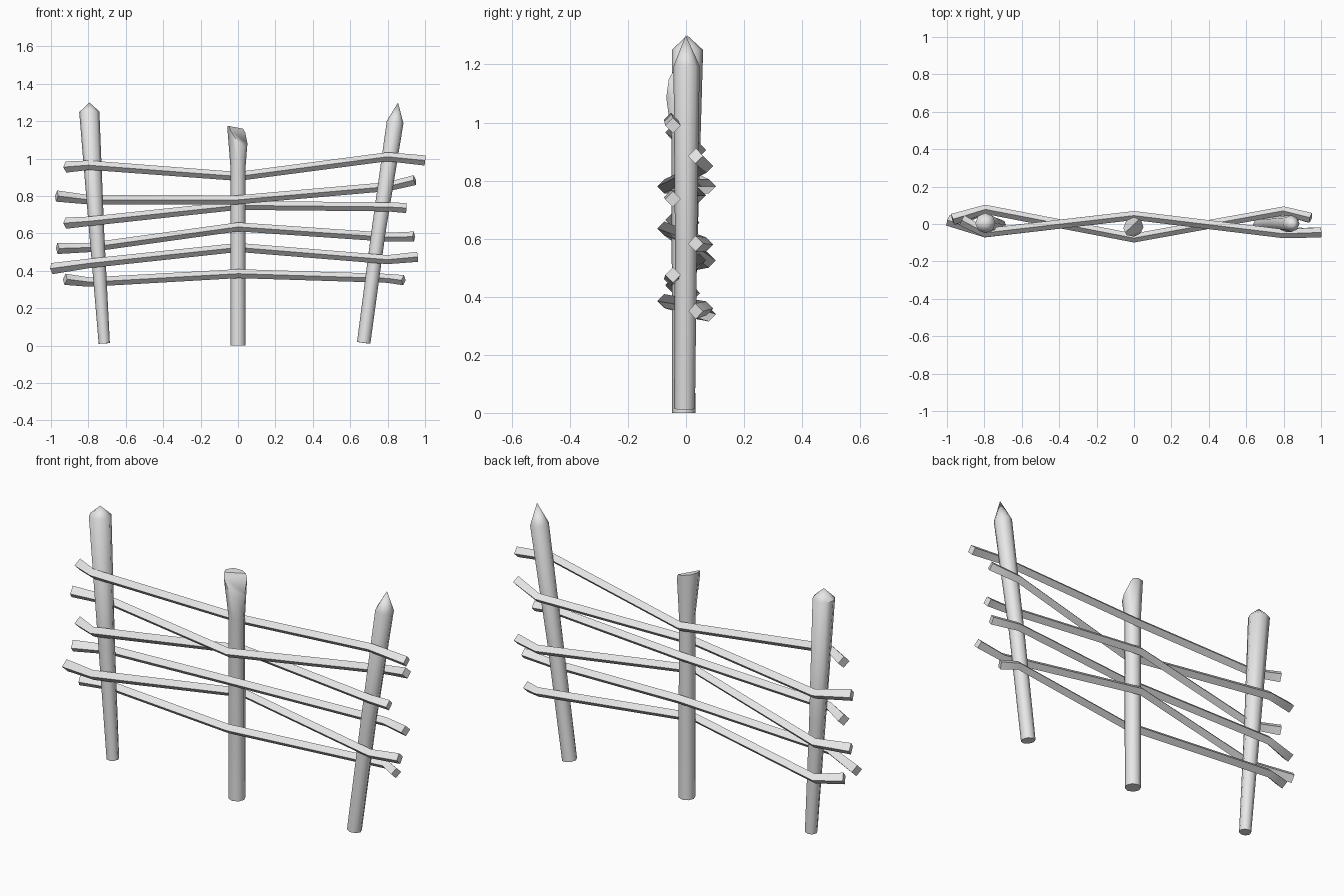
import bpy
import bmesh
import math
from mathutils import Vector

cube = bpy.data.objects.get("Cube")
if cube:
    bpy.data.objects.remove(cube, do_unlink=True)

wood = bpy.data.materials.new("pale_grey_wood")
wood.use_nodes = True
wood.diffuse_color = (0.8, 0.8, 0.8, 1)
wood.node_tree.nodes["Principled BSDF"].inputs["Base Color"].default_value = (0.8, 0.8, 0.8, 1)


def loft(path, radii, sides, up):
    """Tube of rings along a path, capped at both ends."""
    bm = bmesh.new()
    pts = [Vector(p) for p in path]
    rings = []
    for i, p in enumerate(pts):
        before = (p - pts[i - 1]).normalized() if i else Vector()
        after = (pts[i + 1] - p).normalized() if i < len(pts) - 1 else Vector()
        along = (before + after).normalized()
        side = along.cross(Vector(up)).normalized()
        lift = side.cross(along)
        ring = []
        for k in range(sides):
            a = math.tau * k / sides
            ring.append(bm.verts.new(p + radii[i] * (side * math.cos(a) + lift * math.sin(a))))
        rings.append(ring)
    for lower, upper in zip(rings, rings[1:]):
        for k in range(sides):
            n = (k + 1) % sides
            bm.faces.new((lower[k], lower[n], upper[n], upper[k]))
    bm.faces.new(rings[0])
    bm.faces.new(rings[-1])
    bmesh.ops.remove_doubles(bm, verts=bm.verts, dist=0.003)
    return bm


def slice_off(bm, point, normal):
    """Cut away everything beyond a plane and close the cut."""
    geom = bm.verts[:] + bm.edges[:] + bm.faces[:]
    bmesh.ops.bisect_plane(bm, geom=geom, plane_co=point, plane_no=normal, clear_outer=True)
    bmesh.ops.holes_fill(bm, edges=[e for e in bm.edges if e.is_boundary], sides=0)


def finish(name, bm):
    bmesh.ops.recalc_face_normals(bm, faces=bm.faces)
    mesh = bpy.data.meshes.new(name)
    bm.to_mesh(mesh)
    bm.free()
    mesh.materials.append(wood)
    obj = bpy.data.objects.new(name, mesh)
    bpy.context.collection.objects.link(obj)
    bpy.ops.object.select_all(action="DESELECT")
    obj.select_set(True)
    bpy.context.view_layer.objects.active = obj
    bpy.ops.object.shade_smooth_by_angle(angle=math.radians(48))


# Leaning end posts with pointed tops
finish("right_post", loft(
    [(-0.715, -0.005, 0.012), (-0.755, 0, 0.6), (-0.795, 0.005, 1.25), (-0.795, 0.005, 1.3)],
    [0.03, 0.04, 0.054, 0.001], 8, (0, 1, 0)))
finish("left_post", loft(
    [(0.672, -0.005, 0.015), (0.75, 0, 0.6), (0.84, 0.002, 1.195), (0.855, 0, 1.3)],
    [0.036, 0.038, 0.045, 0.001], 8, (0, 1, 0)))

# Middle post, flared at the top and cut to a slanted chisel face
post = loft(
    [(0, -0.008, 0), (0, -0.01, 0.95), (0, -0.02, 1.15), (0, -0.025, 1.35)],
    [0.04, 0.04, 0.056, 0.065], 8, (0, 1, 0))
slice_off(post, (0, 0, 1.165), (0.19, 0, 1))
slice_off(post, (0.045, 0.04, 1.155), (1.32, -1.19, 1))
finish("middle_post", post)

# Woven rails: x of both ends, then heights at end, post, middle, post, end
rails = [
    (-0.92, 1.0, (0.955, 0.965, 0.905, 1.01, 0.99)),
    (-0.97, 0.945, (0.8, 0.78, 0.78, 0.85, 0.885)),
    (-0.92, 0.9, (0.655, 0.665, 0.75, 0.742, 0.736)),
    (-0.965, 0.94, (0.52, 0.525, 0.635, 0.58, 0.583)),
    (-0.995, 0.96, (0.412, 0.44, 0.525, 0.46, 0.475)),
    (-0.925, 0.885, (0.355, 0.34, 0.385, 0.36, 0.35)),
]
# Depth along the rail for the two alternating weaves
weaves = [(0.02, -0.047, 0.045, -0.052, -0.045),
          (0.025, 0.078, -0.075, 0.07, 0.033)]
for i, (start, end, heights) in enumerate(rails):
    xs = (start, -0.795, 0, 0.8, end)
    path = list(zip(xs, weaves[i % 2], heights))
    finish(f"rail_{i + 1}", loft(path, [0.03, 0.025, 0.024, 0.024, 0.027], 4, (0, 0, 1)))
